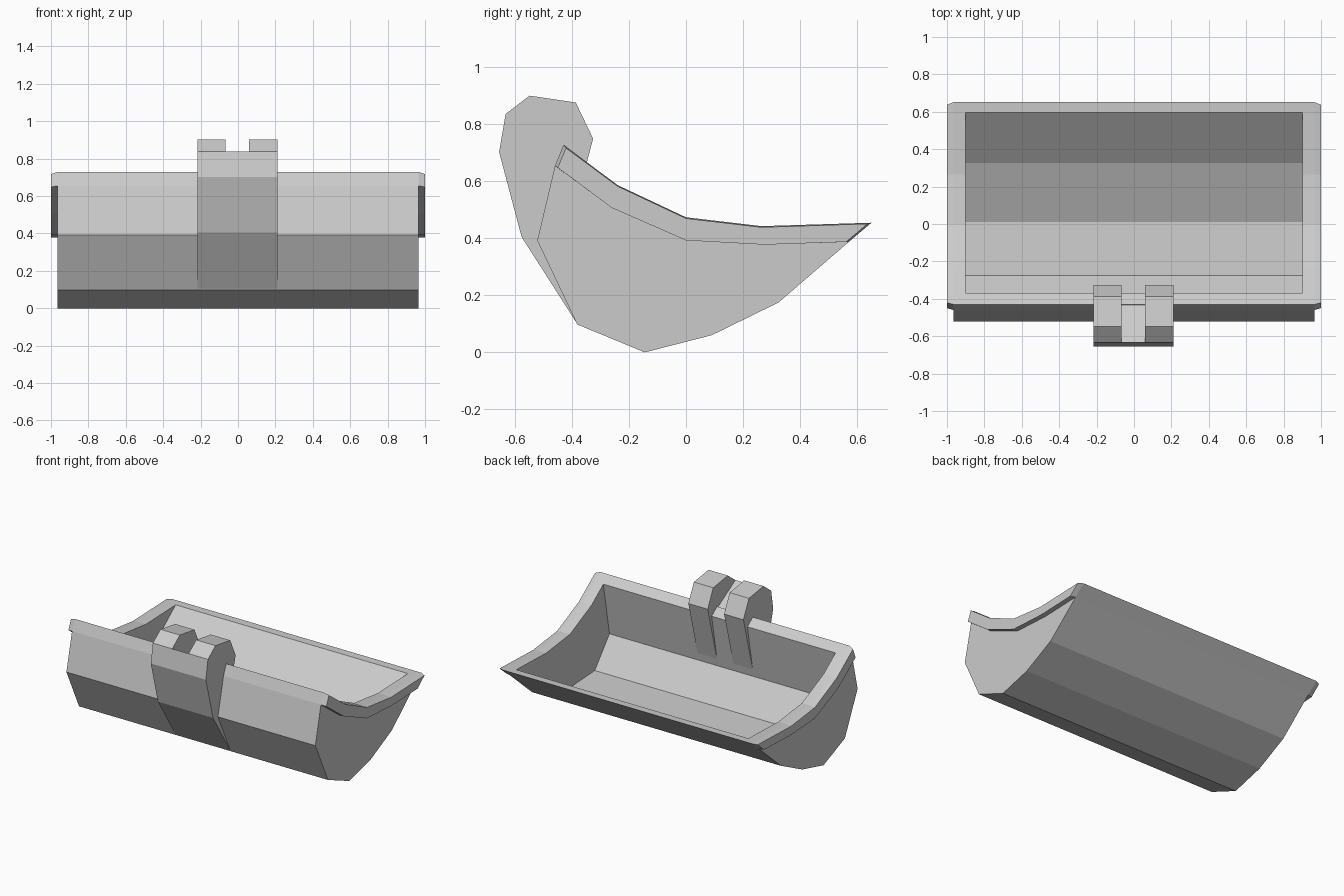
import bpy, bmesh

if "Cube" in bpy.data.objects:
    bpy.data.objects.remove(bpy.data.objects["Cube"])


def loft(name, sections):
    """Solid through matching (x, [(y, z), ...]) sections, capped at both ends."""
    bm = bmesh.new()
    loops = [[bm.verts.new((x, y, z)) for y, z in pts] for x, pts in sections]
    n = len(loops[0])
    for a, b in zip(loops, loops[1:]):
        for i in range(n):
            j = (i + 1) % n
            bm.faces.new((a[i], a[j], b[j], b[i]))
    bm.faces.new(loops[0])
    bm.faces.new(loops[-1])
    bmesh.ops.recalc_face_normals(bm, faces=bm.faces)
    mesh = bpy.data.meshes.new(name)
    bm.to_mesh(mesh)
    bm.free()
    ob = bpy.data.objects.new(name, mesh)
    bpy.context.scene.collection.objects.link(ob)
    return ob


def prism(name, pts, x0, x1):
    return loft(name, [(x0, pts), (x1, pts)])


# side profiles (y, z)
outer = [(-0.46, 0.655), (-0.522, 0.392), (-0.382, 0.098), (-0.145, 0.0),
         (0.09, 0.06), (0.325, 0.175), (0.572, 0.388)]
rim_low = [(-0.46, 0.655), (-0.26, 0.507), (0.0, 0.393), (0.275, 0.378), (0.572, 0.388)]
rim_top = [(-0.43, 0.729), (-0.24, 0.587), (0.0, 0.474), (0.265, 0.443), (0.651, 0.455)]
hollow = [(-0.37, 1.0), (-0.37, 0.684), (-0.438, 0.31), (-0.275, 0.115),
          (0.01, 0.10), (0.325, 0.24), (0.595, 0.4533), (0.595, 1.0)]

# bucket shell and the thick rim, which has clipped corners
shell = prism("bucket_shell", outer + rim_low[-2:0:-1], -0.965, 0.965)
rim_full = rim_low + rim_top[::-1]
low_tip = [(-0.45, 0.648)] + rim_low[1:-1] + [(0.562, 0.3877)]
top_tip = [(-0.421, 0.717)] + [(y, z - 0.004) for y, z in rim_top[1:-1]] + [(0.637, 0.451)]
rim_tip = low_tip + top_tip[::-1]
rim = loft("bucket_rim", [(-1, rim_tip), (-0.965, rim_full), (0.965, rim_full), (1, rim_tip)])

# hollow out the inside
cutter = prism("hollow_cutter", hollow, -0.9, 0.9)
cutter.hide_render = True
for ob in (shell, rim):
    mod = ob.modifiers.new("hollow", 'BOOLEAN')
    mod.operation = 'DIFFERENCE'
    mod.solver = 'EXACT'
    mod.object = cutter
    bpy.context.view_layer.objects.active = ob
    bpy.ops.object.modifier_apply(modifier=mod.name)
bpy.data.objects.remove(cutter)

# hitch: two lugs and the lower web between them
front = [(-0.382, 0.1), (-0.577, 0.405), (-0.656, 0.703), (-0.633, 0.837)]
lug = front + [(-0.549, 0.901), (-0.387, 0.877), (-0.326, 0.75), (-0.442, 0.312)]
for side, x0, x1 in (("left", -0.217, -0.067), ("right", 0.06, 0.21)):
    prism("hitch_lug_" + side, lug, x0, x1)
prism("hitch_web", front + [(-0.42, 0.71), (-0.48, 0.4)], -0.067, 0.06)
